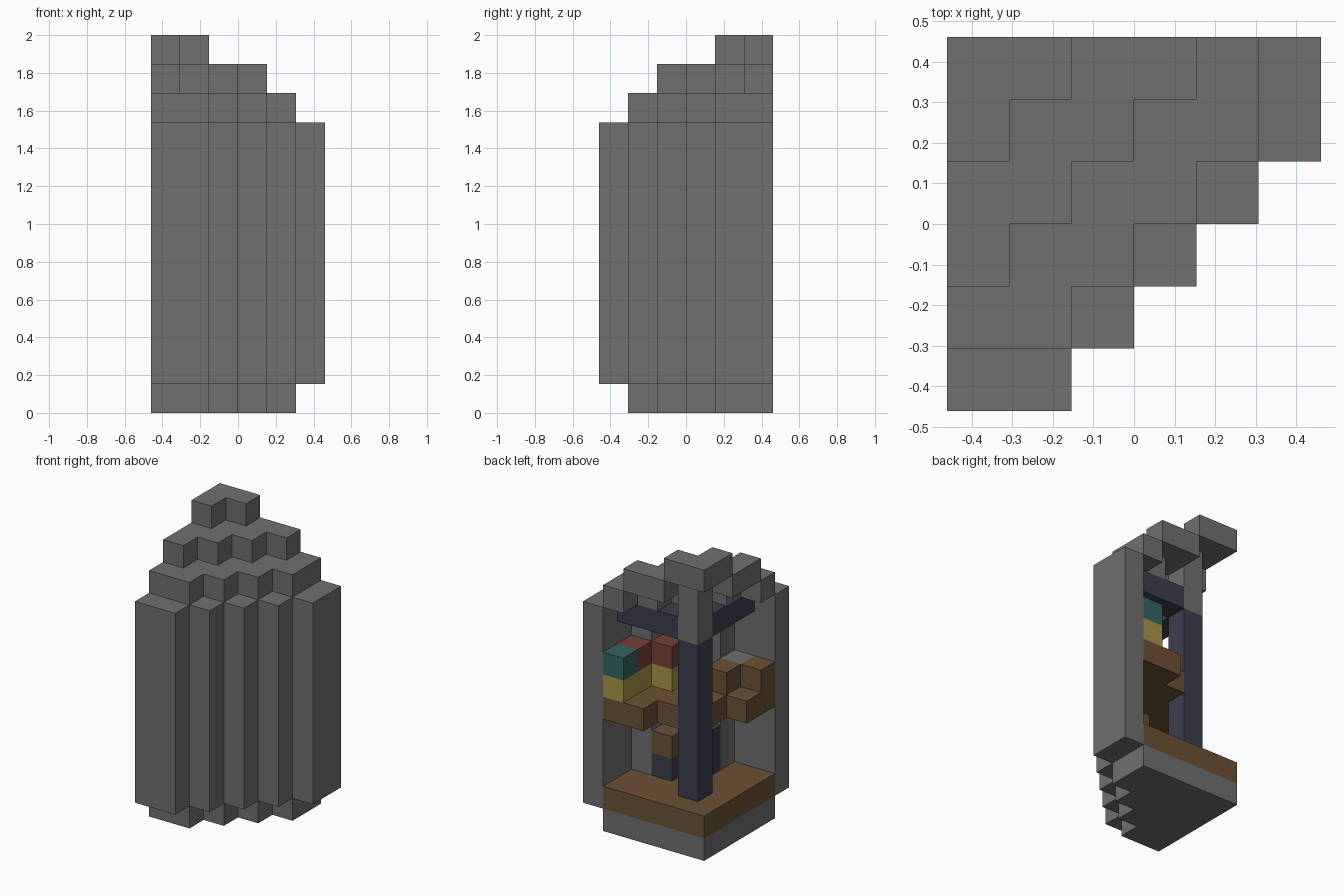
import bpy, bmesh
from mathutils import Vector

cube = bpy.data.objects.get("Cube")
if cube:
    bpy.data.objects.remove(cube, do_unlink=True)

U = 2 / 13   # one block
N = 6        # blocks across


def material(name, rgb):
    m = bpy.data.materials.new(name)
    m.use_nodes = True
    col = (*rgb, 1)
    m.diffuse_color = col
    bsdf = m.node_tree.nodes["Principled BSDF"]
    bsdf.inputs["Base Color"].default_value = col
    bsdf.inputs["Roughness"].default_value = 0.9
    return m


stone = material("stone grey", (0.165, 0.16, 0.165))
wood = material("wood brown", (0.147, 0.083, 0.036))
navy = material("dark navy", (0.047, 0.047, 0.077))
teal = material("teal", (0.034, 0.127, 0.119))
yellow = material("yellow", (0.376, 0.30, 0.069))
red = material("brick red", (0.184, 0.054, 0.038))

AXES = [Vector(a) for a in ((1, 0, 0), (0, 1, 0), (0, 0, 1))]


def blocks(name, mat, cells, z0, z1):
    """Closed outer skin of a set of (column, row) blocks from layer z0 up to z1."""
    solid = {(i, j, k) for i, j in cells for k in range(z0, z1)}
    bm = bmesh.new()
    for c in solid:
        mid = Vector(c) + Vector((0.5, 0.5, 0.5))
        for a in range(3):
            for s in (-1, 1):
                n = AXES[a] * s
                if tuple(int(v) for v in Vector(c) + n) in solid:
                    continue
                u, v = AXES[(a + 1) % 3], AXES[(a + 2) % 3] * s
                corners = [mid + (n + u * p + v * q) / 2
                           for p, q in ((-1, -1), (1, -1), (1, 1), (-1, 1))]
                bm.faces.new([bm.verts.new(Vector((p.x - N / 2, p.y - N / 2, p.z)) * U)
                              for p in corners])
    bmesh.ops.remove_doubles(bm, verts=bm.verts, dist=0.001)
    bmesh.ops.dissolve_limit(bm, angle_limit=0.01, verts=bm.verts, edges=bm.edges)
    mesh = bpy.data.meshes.new(name)
    bm.to_mesh(mesh)
    bm.free()
    mesh.materials.append(mat)
    ob = bpy.data.objects.new(name, mesh)
    bpy.context.collection.objects.link(ob)


def diagonal(lo, hi, inner=True):
    """Blocks whose diagonal (column minus row) lies between lo and hi."""
    return [(i, j) for i in range(N) for j in range(N)
            if lo <= i - j <= hi and not (inner and (i == N - 1 or j == 0))]


# Stepped diagonal wall with its two end blocks
blocks("tower_wall", stone, diagonal(1, 1, False) + [(0, 0), (5, 5)], 1, 10)

# Base and floor
blocks("base", stone, diagonal(-5, 0), 0, 1)
blocks("floor", wood, diagonal(-5, 0), 1, 2)

# Roof rising in steps toward the open corner
for step, name in enumerate(("lower_roof", "middle_roof", "roof_cap")):
    blocks(name, stone, diagonal(-1 - 2 * step, -2 * step), 10 + step, 11 + step)

# Post and roof beams
blocks("post", navy, [(1, 4)], 2, 9)
blocks("post_top", stone, [(1, 4)], 9, 11)
blocks("back_beam", navy, [(i, 4) for i in (2, 3, 4)], 9, 10)
blocks("side_beam", navy, [(1, j) for j in (1, 2, 3)], 9, 10)

# Upper storey and what stands on it
blocks("upper_floor", wood, diagonal(-2, 0), 5, 6)
blocks("table", wood, [(0, 1), (1, 2)], 6, 7)
blocks("table_stone", stone, [(1, 1)], 6, 7)
blocks("crates", yellow, [(3, 3), (4, 4), (4, 5)], 6, 7)
blocks("red_crates", red, [(3, 3), (4, 4)], 7, 8)
blocks("teal_crate", teal, [(4, 5)], 7, 8)

# Furniture on the ground floor
blocks("stool_leg", navy, [(3, 3)], 2, 3)
blocks("stool_seat", wood, [(3, 3)], 3, 4)
blocks("cabinet", navy, [(2, 2)], 2, 4)
